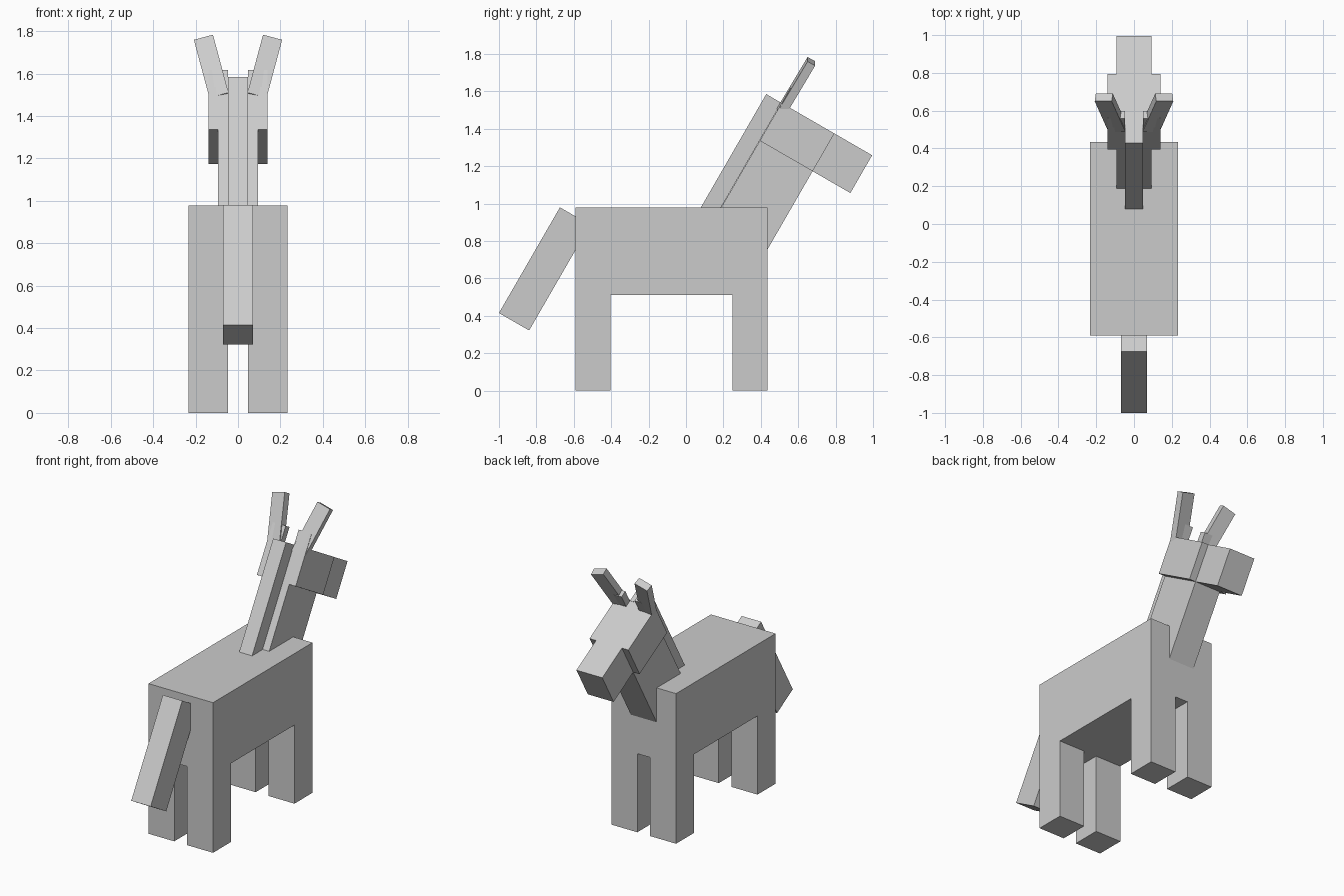
import bpy, bmesh
from math import radians
from mathutils import Matrix, Vector

if "Cube" in bpy.data.objects:
    bpy.data.objects.remove(bpy.data.objects["Cube"])

PX = 0.0466  # size of one block unit


def box(name, x, y, z, frame=Matrix()):
    """Box from x/y/z ranges in block units, placed by a frame."""
    bm = bmesh.new()
    bmesh.ops.create_cube(bm, size=1)
    mid = Vector([(a + b) / 2 * PX for a, b in (x, y, z)])
    size = [(b - a) * PX for a, b in (x, y, z)]
    bm.transform(frame @ Matrix.Translation(mid) @ Matrix.Diagonal((*size, 1)))
    me = bpy.data.meshes.new(name)
    bm.to_mesh(me)
    bm.free()
    ob = bpy.data.objects.new(name, me)
    bpy.context.collection.objects.link(ob)
    return ob


def frame(loc, roll=0):
    """Frame leaning 30 degrees towards +y, rolled sideways."""
    return (Matrix.Translation(loc) @ Matrix.Rotation(radians(roll), 4, 'Y')
            @ Matrix.Rotation(radians(-30), 4, 'X'))


# Body
box("body", (-5, 5), (-12.66, 9.34), (11, 21))

# Neck, head, muzzle and mane share a frame at the top rear edge of the head
head = frame((0, 0.511, 1.538))
box("neck", (-2, 2), (0, 7), (-17, -5), head)
box("head", (-3, 3), (0, 7), (-5, 0), head)
box("muzzle", (-2, 2), (7, 12), (-5, 0), head)
box("mane", (-1, 1), (-2.03, -0.03), (-16, 0), head)

# Tail
box("tail", (-1.5, 1.5), (0, 4), (-14, 0), frame((0, -0.674, 0.98)))

# Legs and ears on both sides
for side, s in (("left", -1), ("right", 1)):
    legs_x = sorted((s * 1, s * 5))
    box(f"head_end_leg_{side}", legs_x, (5.34, 9.34), (0, 11))
    box(f"tail_end_leg_{side}", legs_x, (-12.66, -8.66), (0, 11))
    box(f"short_ear_{side}", sorted((s * 1, s * 3)), (0.02, 0.98), (-1, 2), head)
    box(f"long_ear_{side}", sorted((0, s * 2)), (0, 1), (0, 7),
        frame((s * 0.045, 0.487, 1.511), s * 15))
